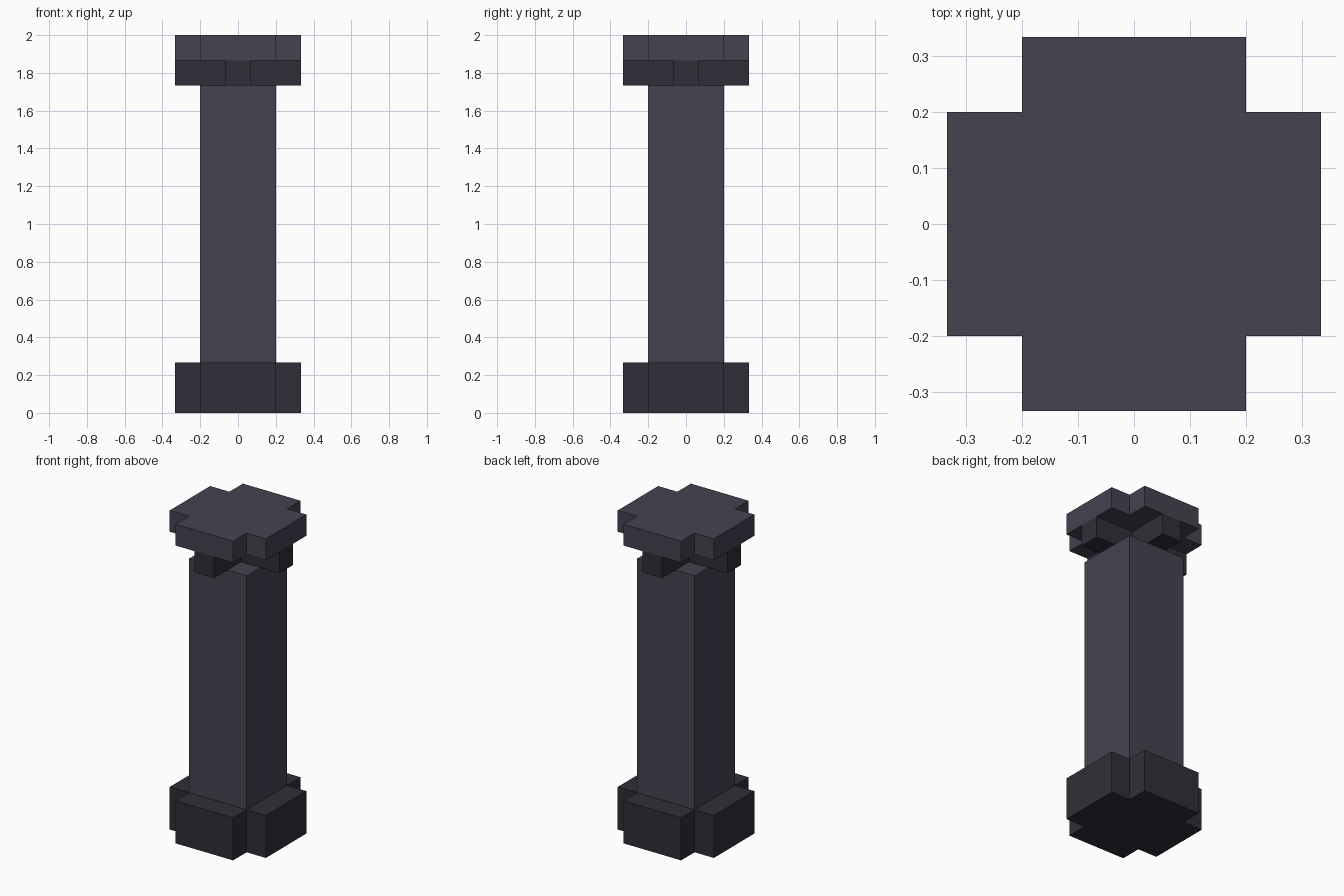
import bpy
import bmesh

if "Cube" in bpy.data.objects:
    bpy.data.objects.remove(bpy.data.objects["Cube"])

U = 1 / 15  # module that every dimension is a multiple of


def material(name, rgb):
    m = bpy.data.materials.new(name)
    m.diffuse_color = (*rgb, 1)
    m.use_nodes = True
    m.node_tree.nodes["Principled BSDF"].inputs["Base Color"].default_value = m.diffuse_color
    return m


light = material("light_stone", (0.061, 0.054, 0.083))
dark = material("dark_stone", (0.031, 0.027, 0.040))


def prism(name, outline, z0, z1, mat):
    """Extrude a flat outline (in modules) from z0 up to z1."""
    bm = bmesh.new()
    base = bm.faces.new([bm.verts.new((x * U, y * U, z0 * U)) for x, y in outline])
    top = bmesh.ops.extrude_face_region(bm, geom=[base])["geom"]
    verts = [v for v in top if isinstance(v, bmesh.types.BMVert)]
    bmesh.ops.translate(bm, vec=(0, 0, (z1 - z0) * U), verts=verts)
    bmesh.ops.recalc_face_normals(bm, faces=bm.faces)
    mesh = bpy.data.meshes.new(name)
    bm.to_mesh(mesh)
    bm.free()
    mesh.materials.append(mat)
    obj = bpy.data.objects.new(name, mesh)
    bpy.context.collection.objects.link(obj)
    return obj


def plus(reach, half):
    """Plus-shaped outline: arms of half-width `half` reaching out to `reach`."""
    quarter = [(reach, -half), (reach, half), (half, half)]
    points = []
    for _ in range(4):
        points += quarter
        quarter = [(-y, x) for x, y in quarter]
    return points


def square(h):
    return [(-h, -h), (h, -h), (h, h), (-h, h)]


# Plinth, shaft, crossed brackets and capital, from the ground up
prism("plinth", plus(5, 3), 0, 4, dark)
prism("shaft", square(3), 4, 26, light)
prism("brackets", plus(5, 1), 26, 28, dark)
prism("capital", plus(5, 3), 28, 30, light)
